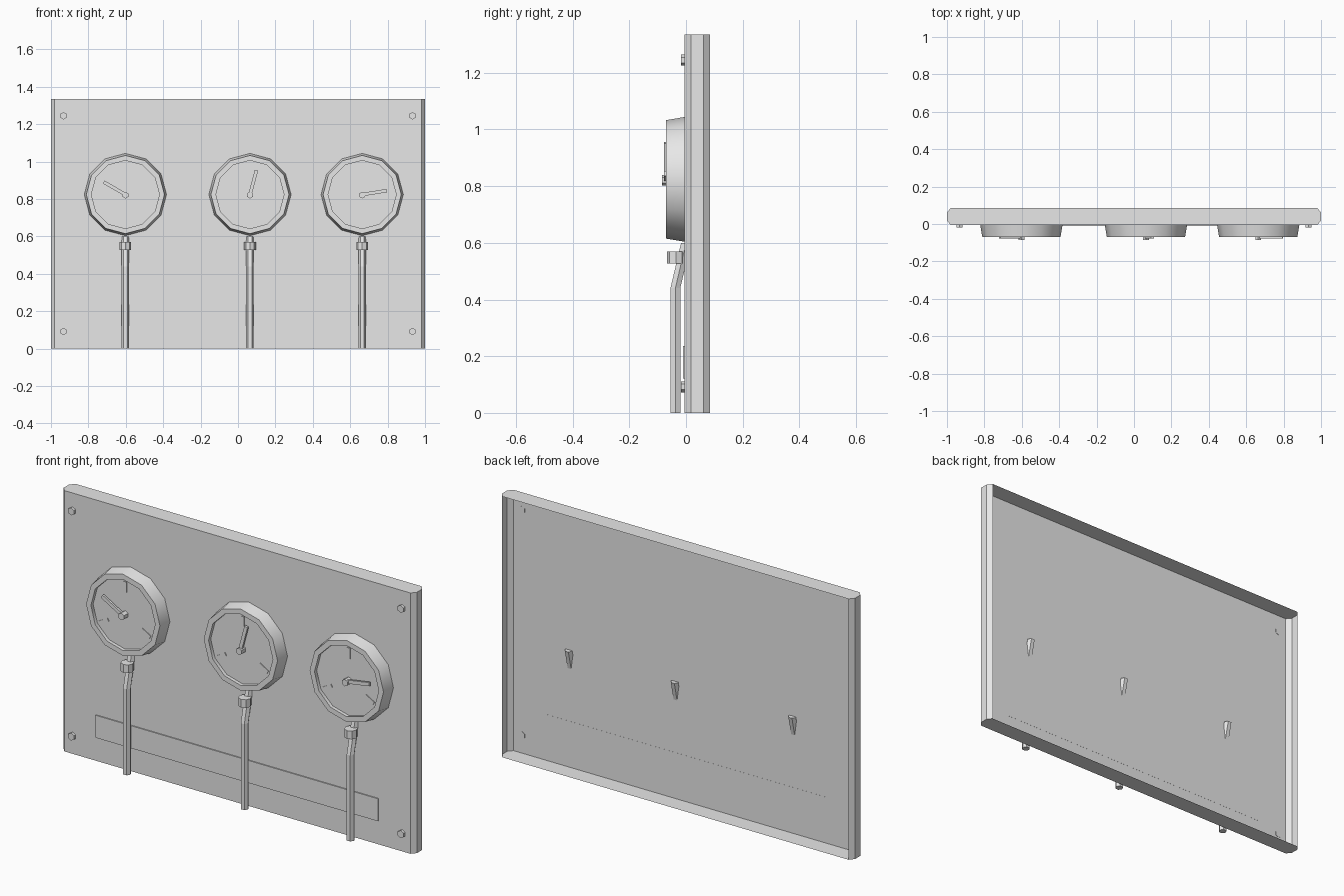
import bpy, bmesh, math
from mathutils import Vector, Matrix

if "Cube" in bpy.data.objects:
    bpy.data.objects.remove(bpy.data.objects["Cube"])

grey = bpy.data.materials.new("plain_grey")
grey.diffuse_color = (0.8, 0.8, 0.8, 1)
grey.use_nodes = True
grey.node_tree.nodes["Principled BSDF"].inputs["Base Color"].default_value = grey.diffuse_color


def finish(name, bm, smooth=False):
    me = bpy.data.meshes.new(name)
    bm.to_mesh(me)
    bm.free()
    me.materials.append(grey)
    ob = bpy.data.objects.new(name, me)
    bpy.context.collection.objects.link(ob)
    if smooth:
        bpy.ops.object.select_all(action='DESELECT')
        ob.select_set(True)
        bpy.context.view_layer.objects.active = ob
        bpy.ops.object.shade_smooth_by_angle(angle=math.radians(35))
    return ob


def loft(name, rings, cap_start=True, cap_end=True, smooth=False):
    """Bridge a list of equal-sized point rings."""
    bm = bmesh.new()
    vs = [[bm.verts.new(p) for p in ring] for ring in rings]
    n = len(vs[0])
    for a, b in zip(vs, vs[1:]):
        for i in range(n):
            j = (i + 1) % n
            bm.faces.new((a[i], a[j], b[j], b[i]))
    if cap_start:
        bm.faces.new(vs[0][::-1])
    if cap_end:
        bm.faces.new(vs[-1])
    bmesh.ops.recalc_face_normals(bm, faces=bm.faces)
    return finish(name, bm, smooth)


def ring_xz(cx, cz, r, y, n):
    # polygon facing the front, one corner straight up
    return [(cx + r * math.sin(2 * math.pi * i / n), y,
             cz + r * math.cos(2 * math.pi * i / n)) for i in range(n)]


def ring_xy(cx, cy, r, z, n):
    return [(cx + r * math.cos(2 * math.pi * i / n),
             cy + r * math.sin(2 * math.pi * i / n), z) for i in range(n)]


def bar(name, cx, cz, angle, r0, r1, width, y0, y1):
    # box lying radially on a dial
    bm = bmesh.new()
    mat = (Matrix.Translation((cx, (y0 + y1) / 2, cz))
           @ Matrix.Rotation(-angle, 4, 'Y')
           @ Matrix.Translation(((r0 + r1) / 2, 0, 0))
           @ Matrix.Diagonal((r1 - r0, y1 - y0, width, 1)))
    bmesh.ops.create_cube(bm, size=1, matrix=mat)
    return finish(name, bm)


# back panel: chamfered sides, hollow and open at the back
FRONT, BACK, H = -0.005, 0.085, 1.335
section = [(-0.98, FRONT), (0.98, FRONT), (1, 0.018), (1, 0.061),
           (0.98, BACK), (-0.98, BACK), (-1, 0.061), (-1, 0.018)]
bm = bmesh.new()
low = [bm.verts.new((x, y, 0)) for x, y in section]
top = [bm.verts.new((x, y, H)) for x, y in section]
for i in range(8):
    if i != 4:                       # leave the back side open
        j = (i + 1) % 8
        bm.faces.new((low[i], low[j], top[j], top[i]))
bm.faces.new(low[::-1])
bm.faces.new(top)
finish("panel_shell", bm)

# label plate
bm = bmesh.new()
bmesh.ops.create_cube(bm, size=1, matrix=Matrix.Translation((0, -0.0075, 0.178))
                      @ Matrix.Diagonal((1.6, 0.006, 0.115, 1)))
finish("label_plate", bm)

# corner bolts
for sx in (-1, 1):
    for z in (0.092, 1.245):
        loft("corner_bolt", [ring_xz(sx * 0.933, z, 0.0195, y, 6)
                             for y in (-0.004, -0.018)])

# gauges with their pipes
CZ = 0.824
for cx, needle in ((-0.602, 150), (0.064, 75), (0.664, 9)):
    loft("gauge_body", [ring_xz(cx, CZ, r, y, 12) for r, y in
                        ((0.22, -0.005), (0.209, -0.07), (0.182, -0.07), (0.182, -0.052))],
         cap_start=False, smooth=True)
    for a in (90, 210, 330):
        bar("dial_tick", cx, CZ, math.radians(a), 0.11, 0.165, 0.017, -0.056, -0.051)
    bar("needle", cx, CZ, math.radians(needle), 0, 0.134, 0.018, -0.077, -0.066)
    loft("needle_hub", [ring_xz(cx, CZ - 0.003, 0.018, y, 6) for y in (-0.052, -0.085)])
    loft("pipe", [ring_xy(cx, y, 0.02, z, 6) for y, z in
                  ((-0.0375, 0), (-0.0375, 0.44), (0, 0.6))])
    loft("pipe_collar", [ring_xy(cx, -0.0355, 0.031, z, 8) for z in (0.527, 0.569)])
